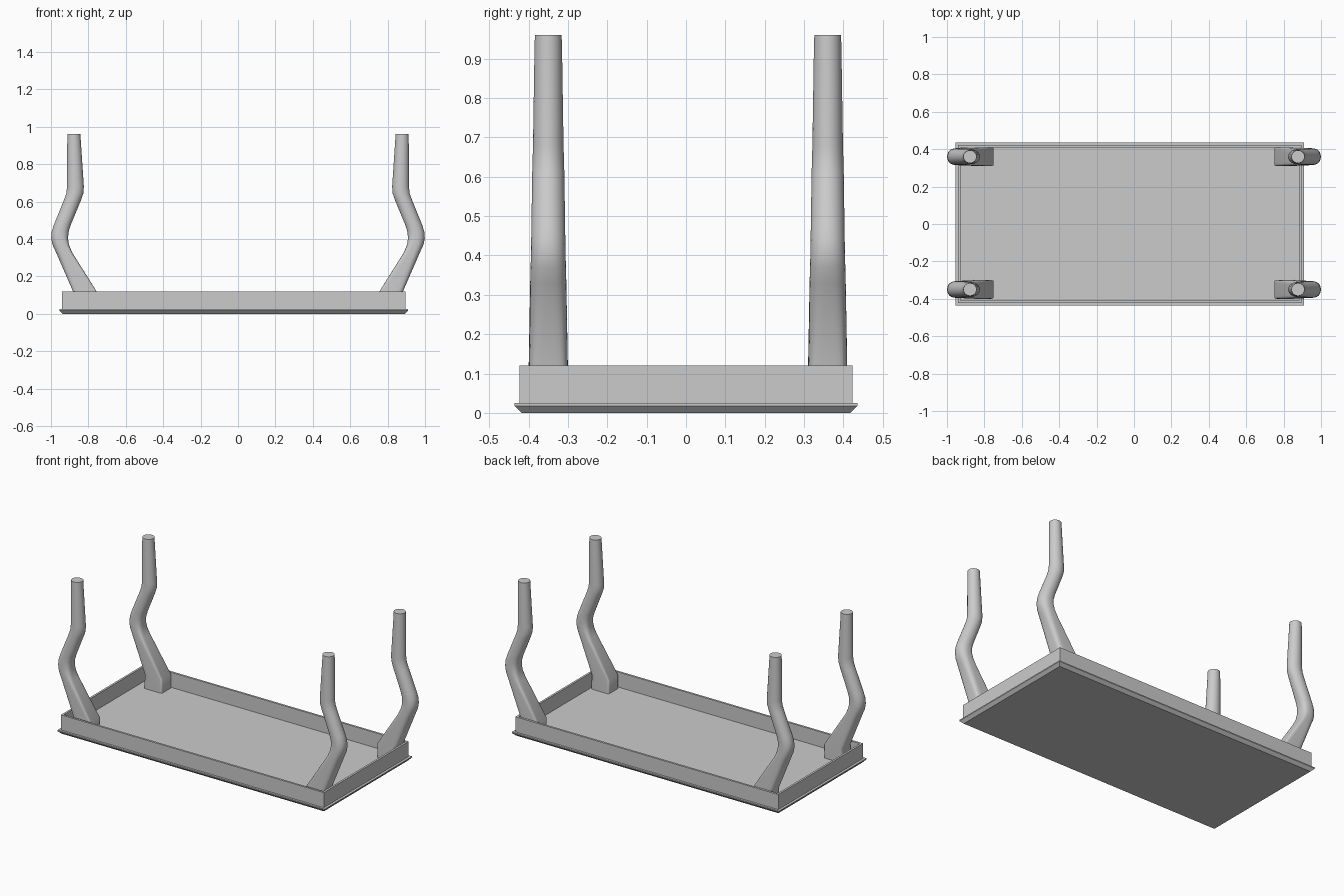
import bpy, bmesh, math

old = bpy.data.objects.get("Cube")
if old:
    bpy.data.objects.remove(old, do_unlink=True)

GREY = (0.6, 0.6, 0.6, 1.0)
grey = bpy.data.materials.new("plain_grey")
grey.use_nodes = True
grey.diffuse_color = GREY
grey.node_tree.nodes["Principled BSDF"].inputs["Base Color"].default_value = GREY

CX = -0.0225  # the board sits slightly off the leg centre


def loft(name, rings, closed=False, smooth=False):
    """Skin a list of point rings; cap the ends, or join last to first."""
    bm = bmesh.new()
    loops = [[bm.verts.new(p) for p in ring] for ring in rings]
    pairs = list(zip(loops, loops[1:]))
    if closed:
        pairs.append((loops[-1], loops[0]))
    else:
        bm.faces.new(loops[0])
        bm.faces.new(loops[-1])
    for a, b in pairs:
        n = len(a)
        for i in range(n):
            j = (i + 1) % n
            bm.faces.new((a[i], a[j], b[j], b[i]))
    bmesh.ops.recalc_face_normals(bm, faces=bm.faces)
    mesh = bpy.data.meshes.new(name)
    bm.to_mesh(mesh)
    bm.free()
    mesh.materials.append(grey)
    obj = bpy.data.objects.new(name, mesh)
    bpy.context.collection.objects.link(obj)
    if smooth:
        bpy.ops.object.select_all(action="DESELECT")
        obj.select_set(True)
        bpy.context.view_layer.objects.active = obj
        bpy.ops.object.shade_smooth_by_angle(angle=math.radians(35))
    return obj


def rect(hx, hy, z):
    return [(CX + sx * hx, sy * hy, z)
            for sx, sy in ((-1, -1), (1, -1), (1, 1), (-1, 1))]


# Table board with its chamfered edge
loft("table_board", [rect(0.915, 0.418, 0), rect(0.9325, 0.436, 0.018),
                     rect(0.9325, 0.436, 0.025)])

# Thin apron frame around the board
OX, OY, T = 0.9175, 0.423, 0.013
loft("apron", [rect(OX, OY, 0.024), rect(OX, OY, 0.12),
               rect(OX - T, OY - T, 0.12), rect(OX - T, OY - T, 0.024)], closed=True)

# Leg sections: height, inner x, outer x, half depth, inner and outer corner roundness
SECTIONS = [
    (0.025, 0.75, 0.88, 0.050, 0.15, 0.30),
    (0.110, 0.75, 0.878, 0.050, 0.15, 0.40),
    (0.330, 0.888, 0.974, 0.046, 0.40, 0.80),
    (0.370, 0.904, 0.992, 0.045, 0.55, 0.85),
    (0.405, 0.909, 0.999, 0.044, 0.70, 0.90),
    (0.440, 0.905, 0.996, 0.0435, 0.80, 0.95),
    (0.475, 0.894, 0.985, 0.043, 0.85, 1.0),
    (0.610, 0.838, 0.930, 0.041, 1.0, 1.0),
    (0.645, 0.826, 0.918, 0.040, 1.0, 1.0),
    (0.680, 0.824, 0.914, 0.039, 1.0, 1.0),
    (0.935, 0.841, 0.913, 0.035, 1.0, 1.0),
    (0.960, 0.842, 0.912, 0.034, 1.0, 1.0),
]
SIDES = 32


def leg(name, side, y):
    rings = []
    for z, xin, xout, hy, e_in, e_out in SECTIONS:
        ring = []
        for i in range(SIDES):
            a = 2 * math.pi * (i + 0.5) / SIDES
            c, s = math.cos(a), math.sin(a)
            e = e_out if c > 0 else e_in
            px = math.copysign(abs(c) ** e, c)
            py = math.copysign(abs(s) ** e, s)
            x = (xin + xout) / 2 + px * (xout - xin) / 2
            ring.append((side * x, y + py * hy, z))
        rings.append(ring)
    loft(name, rings, smooth=True)


for side, side_name in ((1, "left"), (-1, "right")):
    leg("front_" + side_name + "_leg", side, -0.35)
    leg("back_" + side_name + "_leg", side, 0.36)
